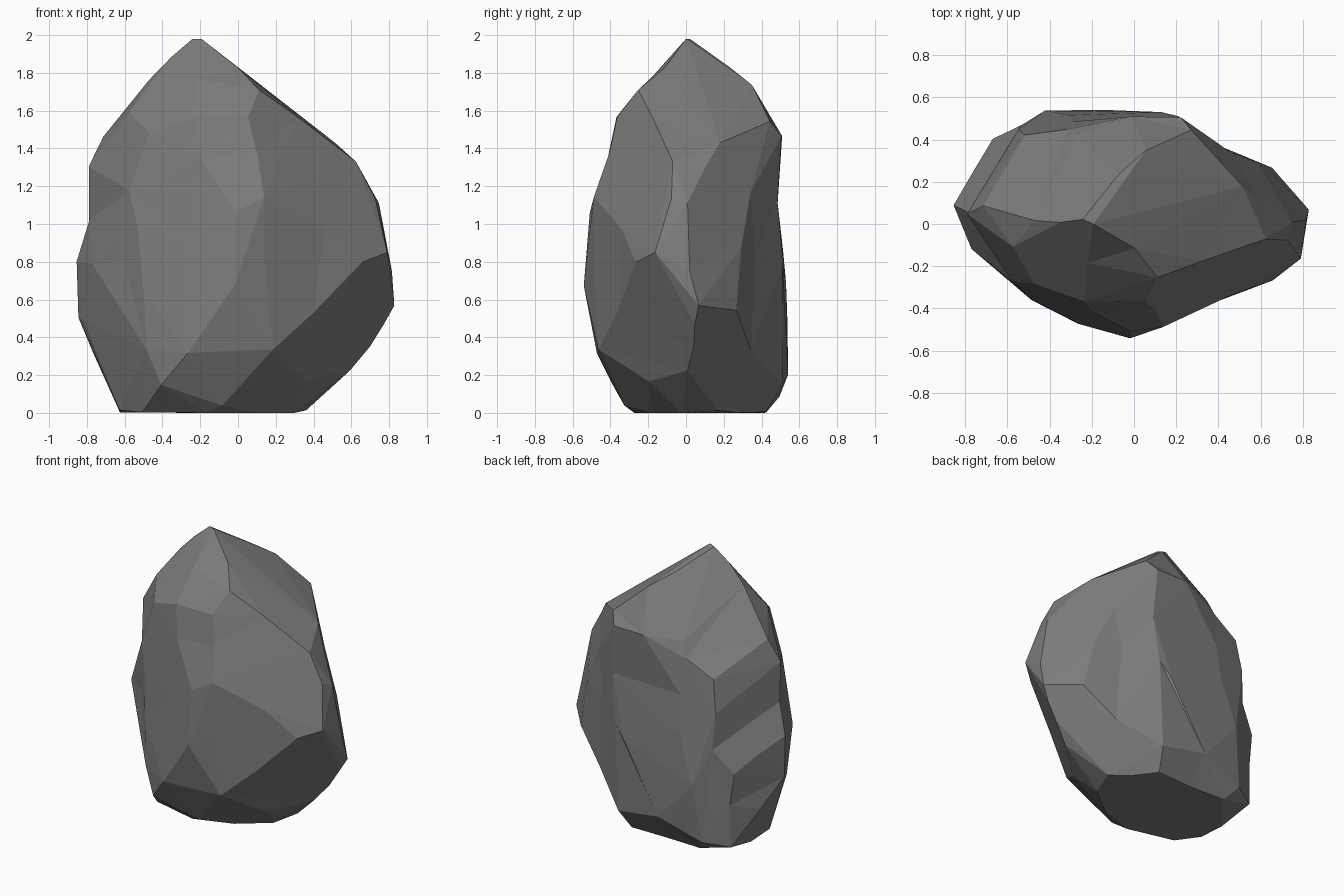
import bpy, bmesh
from math import radians, sin, cos
from mathutils import Vector, noise

if "Cube" in bpy.data.objects:
    bpy.data.objects.remove(bpy.data.objects["Cube"])

CORE = Vector((-0.02, 0.02, 0.9))
X, Y, Z = Vector((1, 0, 0)), Vector((0, 1, 0)), Vector((0, 0, 1))


def slanted(turn, tilt):
    """Sideways and upward axes of a slanted profile plane."""
    turn, tilt = radians(turn), radians(tilt)
    toward = Vector((sin(turn), -cos(turn), 0))
    across = Vector((cos(turn), sin(turn), 0))
    return across, Z * cos(tilt) - toward * sin(tilt)


# Profiles of the boulder along the main axes
FRONT = [(-.63, 0), (-.87, .54), (-.885, .8), (-.8, 1.07), (-.845, 1.33), (-.7, 1.55),
         (-.52, 1.79), (-.29, 1.97), (-.2, 2), (.27, 1.66), (.65, 1.35), (.76, 1.11),
         (.8, .8), (.88, .52), (.6, .23), (.35, 0)]
SIDE = [(-.31, 0), (-.47, .31), (-.545, .7), (-.5, 1.1), (-.4, 1.4), (-.37, 1.57),
        (-.25, 1.72), (-.14, 1.8), (-.05, 1.94), (.02, 2), (.15, 1.94), (.33, 1.78),
        (.45, 1.58), (.51, 1.45), (.485, 1.1), (.52, .8), (.54, .5), (.54, .2), (.42, 0)]
ABOVE = [(-.89, .06), (-.83, .23), (-.73, .38), (-.52, .47), (-.43, .54), (.1, .54),
         (.21, .51), (.42, .36), (.6, .29), (.74, .2), (.88, .06), (.82, -.05),
         (.8, -.22), (.5, -.32), (.15, -.48), (-.02, -.54), (-.22, -.49),
         (-.48, -.37), (-.6, -.24), (-.8, -.1)]

# Profiles on the slanted planes
FRONT_LEFT = [(-.2, 1.82), (-.02, 1.79), (.37, 1.57), (.47, 1.45), (.58, 1), (.64, .78),
              (.76, .22), (.42, -.05), (.2, -.12), (-.1, -.14), (-.29, -.12), (-.54, .07),
              (-.61, .3), (-.72, .83), (-.64, 1.09), (-.65, 1.37), (-.4, 1.71)]
BACK_RIGHT = [(.14, 1.7), (.22, 1.65), (.55, 1.3), (.65, .93), (.72, .53), (.68, .23),
              (.55, -.16), (.31, -.32), (.03, -.28), (-.35, -.15), (-.54, .16),
              (-.76, .61), (-.63, 1.17), (-.51, 1.34)]
BACK_LEFT = [(.2, 1.71), (.43, 1.42), (.48, 1.32), (.66, 1.13), (.7, .95), (.7, .72),
             (.78, .53), (.76, .31), (.79, .13), (.7, -.03), (.42, -.2), (-.09, -.14),
             (-.25, .02), (-.41, .16), (-.58, .52), (-.76, .89), (-.66, 1.14),
             (-.51, 1.38)]

OUTLINES = [(FRONT, (X, Z)), (SIDE, (Y, Z)), (ABOVE, (X, Y)),
            (FRONT_LEFT, slanted(32, 28.4)), (BACK_RIGHT, slanted(212, 28.4)),
            (BACK_LEFT, slanted(148, -28.4))]

# Broken faces: outward direction and a point on each
CHIPS = [
    ((.605, .08, .79), (-.2, .02, 2)),         # sloping cap
    ((-.37, -.92, .08), (-.02, -.53, .8)),     # flat front face
    ((.535, -.774, .337), (.25, -.18, 1.67)),  # front left shoulder
    ((-.686, -.349, .636), (-.2, 0, 2.06)),    # front right shoulder
    ((-.353, .753, .557), (-.2, .05, 2)),      # back right shoulder
    ((-.2, .97, .13), (-.4, .43, 1.36)),       # back face
    ((.764, .611, .204), (.72, .09, 1.2)),     # back left face
    ((.525, -.428, -.735), (.28, -.01, 0)),    # undercuts at the foot
    ((.69, .54, -.49), (.35, .17, 0)),
]


def outline_reach(points, axes, ray):
    """Distance along the ray from the core to an extruded outline."""
    rx, ry = (axis.dot(ray) for axis in axes)
    cx, cy = (axis.dot(CORE) for axis in axes)
    best = 9
    for p, q in zip(points, points[1:] + points[:1]):
        ex, ey = q[0] - p[0], q[1] - p[1]
        px, py = p[0] - cx, p[1] - cy
        det = rx * ey - ry * ex
        if abs(det) < 1e-9:
            continue
        t = (px * ey - py * ex) / det
        s = (px * ry - py * rx) / det
        if t > 0 and -1e-6 <= s <= 1 + 1e-6:
            best = min(best, t)
    return best


def chip_reach(normal, point, ray):
    n = Vector(normal)
    facing = n.dot(ray)
    return n.dot(Vector(point) - CORE) / facing if facing > 0.01 else 9


# Boulder body: a ball pushed out to the outlines and chips, edges slightly worn
bm = bmesh.new()
bmesh.ops.create_icosphere(bm, subdivisions=5, radius=1)
for v in bm.verts:
    ray = v.co.normalized()
    reach = [outline_reach(*o, ray) for o in OUTLINES]
    reach += [chip_reach(n, p, ray) for n, p in CHIPS]
    r = sum(d ** -120 for d in reach) ** (-1 / 120)
    v.co = CORE + ray * r * (1.002 + 0.008 * noise.noise(ray * 4))
    if v.co.z < 0.02:
        v.co.z = 0

mesh = bpy.data.meshes.new("boulder")
bm.to_mesh(mesh)
bm.free()
boulder = bpy.data.objects.new("boulder", mesh)
bpy.context.collection.objects.link(boulder)

# Coarse flat facets
facets = boulder.modifiers.new("facets", "DECIMATE")
facets.ratio = 0.035

# Stone colour
stone = bpy.data.materials.new("grey stone")
stone.use_nodes = True
grey = (0.2, 0.2, 0.2, 1)
stone.diffuse_color = grey
stone.node_tree.nodes["Principled BSDF"].inputs["Base Color"].default_value = grey
mesh.materials.append(stone)
